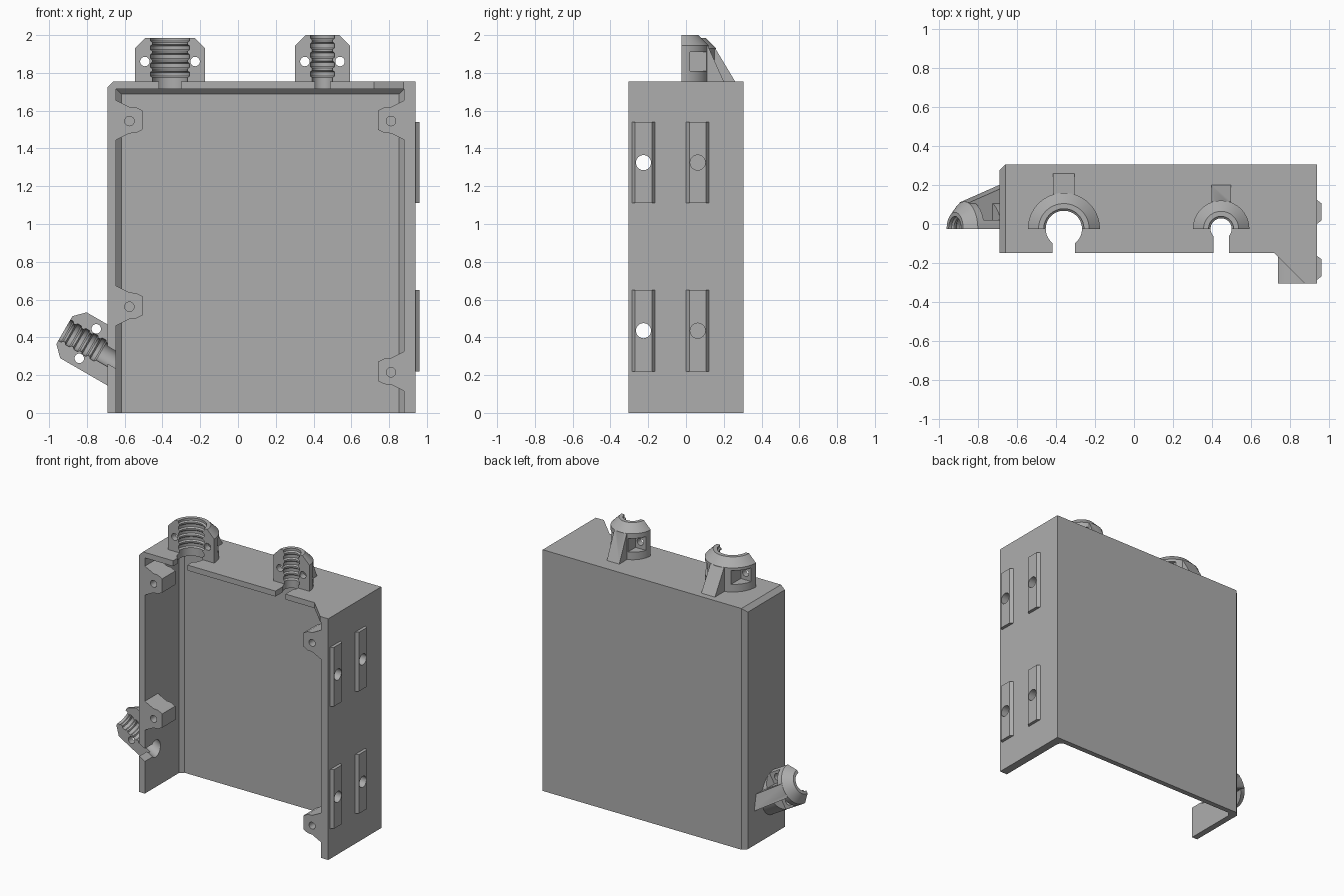
import bpy, bmesh, math
from mathutils import Matrix, Vector

cube = bpy.data.objects.get("Cube")
if cube:
    bpy.data.objects.remove(cube, do_unlink=True)

grey = bpy.data.materials.new("plain_grey")
grey.use_nodes = True
GREY = (0.42, 0.42, 0.42, 1)
grey.diffuse_color = GREY
grey.node_tree.nodes["Principled BSDF"].inputs["Base Color"].default_value = GREY


def finish(name, bm, matrix=None):
    bmesh.ops.recalc_face_normals(bm, faces=bm.faces)
    if matrix is not None:
        bm.transform(matrix)
    mesh = bpy.data.meshes.new(name)
    bm.to_mesh(mesh)
    bm.free()
    mesh.materials.append(grey)
    ob = bpy.data.objects.new(name, mesh)
    bpy.context.collection.objects.link(ob)
    return ob


def prism(name, pts, axis, lo, hi, matrix=None):
    """Extrude an outline along an axis."""
    place = {"x": lambda a, b: (lo, a, b),
             "y": lambda a, b: (a, lo, b),
             "z": lambda a, b: (a, b, lo)}[axis]
    step = Vector([(hi - lo) * (axis == k) for k in "xyz"])
    bm = bmesh.new()
    face = bm.faces.new([bm.verts.new(place(a, b)) for a, b in pts])
    new = bmesh.ops.extrude_face_region(bm, geom=[face])["geom"]
    bmesh.ops.translate(bm, vec=step,
                        verts=[v for v in new if isinstance(v, bmesh.types.BMVert)])
    return finish(name, bm, matrix)


def box(name, x0, x1, y0, y1, z0, z1, matrix=None):
    return prism(name, [(x0, y0), (x1, y0), (x1, y1), (x0, y1)], "z", z0, z1, matrix)


def rod(a, b, r, axis, lo, hi, matrix=None, n=32):
    ring = [(a + r * math.cos(math.tau * i / n), b + r * math.sin(math.tau * i / n))
            for i in range(n)]
    return prism("rod", ring, axis, lo, hi, matrix)


def lathe(name, profile, n=64):
    """Spin an (r, z) profile around z and cap both ends."""
    bm = bmesh.new()
    vs = [bm.verts.new((r, 0, z)) for r, z in profile]
    es = [bm.edges.new(p) for p in zip(vs, vs[1:])]
    bmesh.ops.spin(bm, geom=vs + es, axis=(0, 0, 1), cent=(0, 0, 0),
                   angle=math.tau, steps=n)
    bmesh.ops.remove_doubles(bm, verts=bm.verts, dist=1e-5)
    bmesh.ops.holes_fill(bm, edges=bm.edges, sides=0)
    return finish(name, bm)


def combine(ob, *others, op="DIFFERENCE"):
    for other in others:
        mod = ob.modifiers.new("bool", "BOOLEAN")
        mod.operation, mod.solver, mod.object = op, "EXACT", other
        bpy.context.view_layer.objects.active = ob
        with bpy.context.temp_override(object=ob, active_object=ob):
            bpy.ops.object.modifier_apply(modifier=mod.name)
        bpy.data.objects.remove(other, do_unlink=True)
    return ob


# Housing: outer block, hollowed from the front and below
L, R, H, BACK, FRONT, LIP = -0.69, 0.94, 1.755, 0.305, -0.305, -0.15
IL, IR, IT, IB, F = -0.645, 0.88, 1.715, 0.267, 0.027
housing = prism("housing", [(L, LIP), (0.72, LIP), (0.875, FRONT), (R, FRONT), (R, BACK),
                            (L + 0.03, BACK), (L, BACK - 0.03)], "z", 0, H)
combine(housing,
        prism("hollow", [(IL, -1), (IR, -1), (IR, IB - F), (IR - F, IB),
                         (IL + F, IB), (IL, IB - F)], "z", -1, IT),
        prism("edge", [(L - 0.1, H - 0.13), (L + 0.13, H + 0.1), (L - 0.1, H + 0.1)],
              "y", -1, 1))

# Inner fillet below the top panel
prism("top_fillet", [(IB + 0.01, IT + 0.01), (IB - F, IT + 0.01), (IB - F, IT),
                     (IB, IT - F), (IB + 0.01, IT - F)], "x", IL, IR)


def connector(name, r, bore, h, hole_x, hole_z, strut, reach, slot, matrix, deep=0.0):
    """Half-round cable clamp, built along local z with its flat side on y = 0."""
    c = 0.055
    body = lathe(name, [(r, -deep), (r, h - c), (r - c, h)])
    slope = (reach - r) / (h - c)
    fin = prism("fin", [(bore + 0.02, -deep), (reach + slope * deep, -deep),
                        (r - 0.005, h - c), (bore + 0.02, h - c)], "x", -strut, strut)
    combine(body, fin, op="UNION")
    # Ribbed bore
    groove, profile = bore + 0.01, [(bore, -deep - 0.1), (bore, 0.02)]
    pitch = (h - 0.02) / 4.5
    for i in range(5):
        z = 0.02 + i * pitch
        profile += [(groove, z + 0.008), (groove, z + pitch * 0.6),
                    (bore, z + pitch * 0.6 + 0.008), (bore, z + pitch)]
    combine(body, lathe("bore", profile), box("half", -1, 1, -1, 0, -1, 1))
    # Screw holes with nut pockets behind
    for s in (-1, 1):
        x0, x1 = sorted((s * (hole_x - 0.038), s * (hole_x + 0.06)))
        combine(body, rod(s * hole_x, hole_z, 0.025, "y", -0.1, 0.1),
                box("pocket", x0, x1, 0.045, 0.5, hole_z - 0.05, hole_z + 0.05))
    body.data.transform(matrix)
    if deep:
        combine(body, box("clip", L + 0.03, 1, -1, 1, -1, 2))
    # Keyhole through the housing wall
    low = -deep - 0.06
    combine(housing, rod(0, 0, bore, "z", low, 0.02, matrix, 64),
            box("slot", -slot, slot, -0.4, 0, low, 0.02, matrix))


Y = -0.025
connector("large_top_clamp", 0.185, 0.093, 0.23, 0.133, 0.105, 0.055, 0.285, 0.0575,
          Matrix.Translation((-0.36, Y, H)))
connector("small_top_clamp", 0.145, 0.054, 0.245, 0.093, 0.105, 0.05, 0.225, 0.04,
          Matrix.Translation((0.447, Y, H)))
connector("side_clamp", 0.14, 0.054, 0.245, 0.09, 0.102, 0.05, 0.21, 0.04,
          Matrix.Translation((-0.707, Y, 0.316)) @ Matrix.Rotation(-math.pi / 3, 4, "Y"),
          deep=0.17)

# Screw tabs inside the side walls
half = [(0.07, 0.07), (0.105, 0.068), (0.14, 0.05)]
outline = [(-0.01, 0.107), (0, 0.105)] + half
outline += [(w, -dz) for w, dz in reversed(outline)]
for name, wall, side, front, z in (("upper_right_tab", IL, 1, LIP, 1.55),
                                   ("lower_right_tab", IL, 1, LIP, 0.567),
                                   ("upper_left_tab", IR, -1, FRONT, 1.55),
                                   ("lower_left_tab", IR, -1, FRONT, 0.22)):
    tab = prism(name, [(wall + side * w, z + dz) for w, dz in outline],
                "y", front, front + 0.15)
    combine(tab, rod(wall + side * 0.07, z - 0.005, 0.025, "y", -1, 1))

# Mounting rails on the outer left wall, with holes through rail and wall
for yname, y in (("front", -0.225), ("rear", 0.062)):
    for zname, z in (("lower", 0.435), ("upper", 1.325)):
        rail = prism(f"{zname}_{yname}_rail",
                     [(R - 0.01, y - 0.061), (R, y - 0.061), (R + 0.022, y - 0.044),
                      (R + 0.022, y + 0.044), (R, y + 0.061), (R - 0.01, y + 0.061)],
                     "z", z - 0.215, z + 0.215)
        for part in (rail, housing):
            combine(part, rod(y, z, 0.04, "x", 0.8, 1.1))

# Smooth the round parts, keep hard edges
bpy.ops.object.select_all(action="DESELECT")
for ob in bpy.context.collection.objects:
    if ob.type == "MESH" and grey.name in ob.data.materials:
        ob.select_set(True)
        bpy.context.view_layer.objects.active = ob
bpy.ops.object.shade_smooth_by_angle(angle=math.radians(30))
